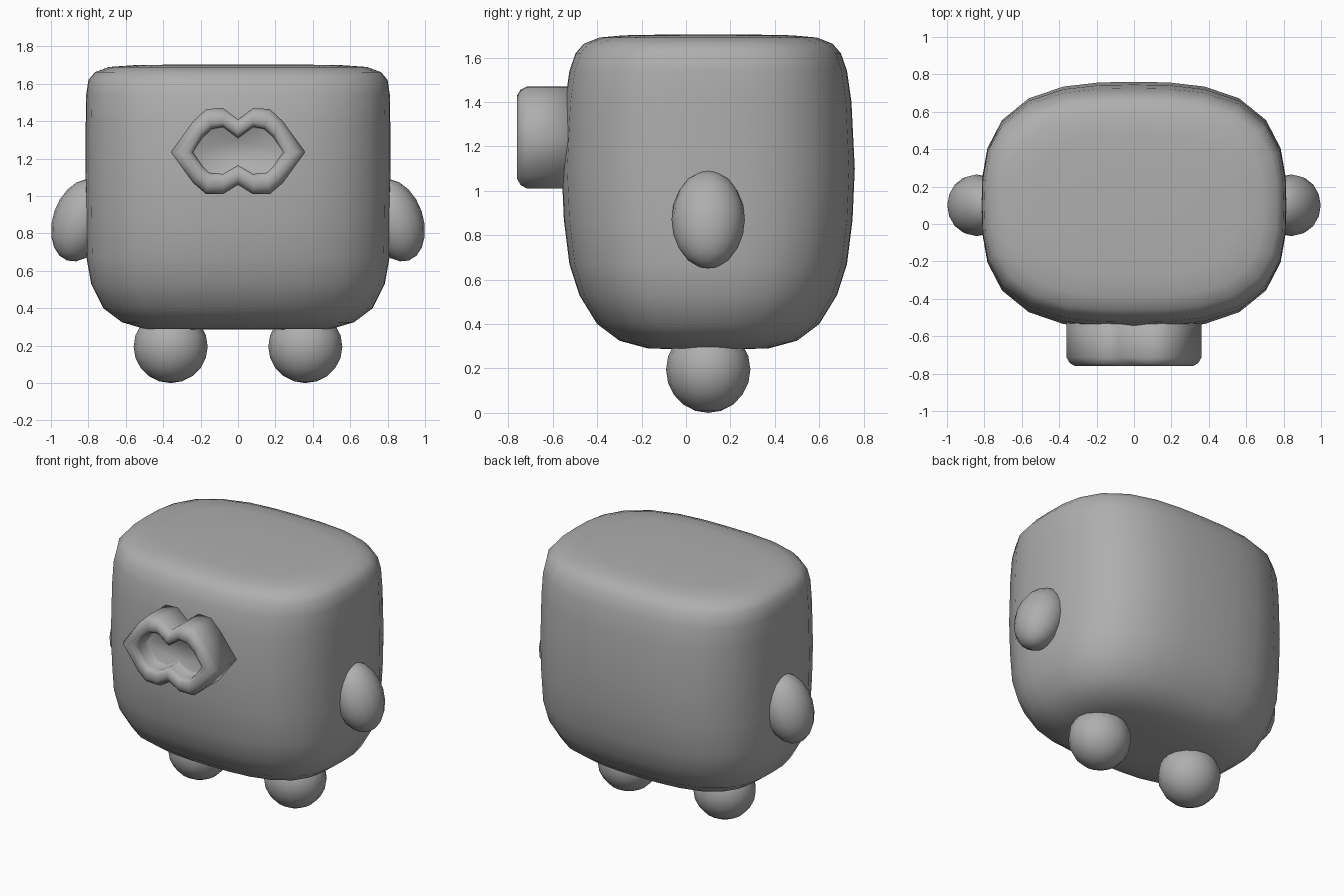
import bpy, bmesh, math

cube = bpy.data.objects.get("Cube")
if cube:
    bpy.data.objects.remove(cube, do_unlink=True)

GREY = (0.425, 0.425, 0.425, 1.0)
CENTRE_Y = 0.1

mat = bpy.data.materials.new("mid_grey")
mat.use_nodes = True
mat.diffuse_color = GREY
bsdf = next(n for n in mat.node_tree.nodes if n.type == 'BSDF_PRINCIPLED')
bsdf.inputs["Base Color"].default_value = GREY


def finish(obj, angle):
    """Apply the colour and the smooth shading."""
    obj.data.materials.clear()
    obj.data.materials.append(mat)
    bpy.ops.object.select_all(action='DESELECT')
    obj.select_set(True)
    bpy.context.view_layer.objects.active = obj
    bpy.ops.object.shade_smooth_by_angle(angle=math.radians(angle))


def loft(name, rings, angle):
    """Bridge closed rings of points and cap both ends."""
    bm = bmesh.new()
    loops = [[bm.verts.new(p) for p in ring] for ring in rings]
    n = len(loops[0])
    for a, b in zip(loops, loops[1:]):
        for i in range(n):
            j = (i + 1) % n
            bm.faces.new((a[i], a[j], b[j], b[i]))
    bm.faces.new(loops[0])
    bm.faces.new(loops[-1])
    bmesh.ops.recalc_face_normals(bm, faces=bm.faces)
    mesh = bpy.data.meshes.new(name)
    bm.to_mesh(mesh)
    bm.free()
    obj = bpy.data.objects.new(name, mesh)
    bpy.context.collection.objects.link(obj)
    finish(obj, angle)


def rounded_ring(a, b, z, n=2.9, count=28):
    """Rounded-rectangle cross-section at height z."""
    ring = []
    for i in range(count):
        t = 2 * math.pi * i / count
        c, s = math.cos(t), math.sin(t)
        r = (abs(c) ** n + abs(s) ** n) ** (-1 / n)
        ring.append((a * r * c, CENTRE_Y + b * r * s, z))
    return ring


# Body: half width, half depth and height, from the underside up
body_profile = [
    (0.25, 0.13, 0.287), (0.50, 0.27, 0.29), (0.62, 0.40, 0.325),
    (0.72, 0.50, 0.40), (0.785, 0.58, 0.53), (0.81, 0.625, 0.67),
    (0.813, 0.65, 0.87), (0.815, 0.66, 1.10), (0.814, 0.645, 1.40),
    (0.812, 0.625, 1.54), (0.80, 0.597, 1.62), (0.765, 0.56, 1.662),
    (0.69, 0.49, 1.69), (0.55, 0.38, 1.70), (0.25, 0.17, 1.704),
]
loft("body", [rounded_ring(*p) for p in body_profile], 60)

# Mouth: right halves of the outlines, from upper cleft to lower cleft
outer = [(0, 1.41), (0.08, 1.47), (0.17, 1.465), (0.24, 1.40), (0.36, 1.235),
         (0.24, 1.07), (0.17, 1.01), (0.08, 1.01), (0, 1.06)]
inner = [(0, 1.31), (0.08, 1.37), (0.14, 1.36), (0.19, 1.315), (0.242, 1.235),
         (0.19, 1.16), (0.155, 1.125), (0.08, 1.118), (0, 1.165)]


def mouth_ring(t, y):
    half = [(a[0] + (b[0] - a[0]) * t, y, a[1] + (b[1] - a[1]) * t)
            for a, b in zip(outer, inner)]
    return half + [(-x, yy, z) for x, yy, z in reversed(half[1:-1])]


# Outer wall, rounded rim, inner wall and recessed floor
mouth_steps = [(0, -0.50), (0, -0.715), (0.15, -0.745), (0.4, -0.76),
               (0.75, -0.76), (0.95, -0.745), (1, -0.725), (1, -0.645),
               (1.06, -0.64)]
loft("mouth", [mouth_ring(*s) for s in mouth_steps], 115)


def ball(name, location, radii, tilt=0.0):
    bpy.ops.mesh.primitive_uv_sphere_add(segments=16, ring_count=10, radius=1,
                                         location=location, rotation=(0, tilt, 0))
    obj = bpy.context.object
    obj.name = name
    obj.scale = radii
    finish(obj, 60)


# Arms lean inward at the top; feet are round
for side, label in ((1, "left"), (-1, "right")):
    ball(label + "_arm", (side * 0.84, CENTRE_Y, 0.87), (0.15, 0.165, 0.227),
         -side * math.radians(19))
    ball(label + "_foot", (side * 0.36, CENTRE_Y, 0.195), (0.198, 0.19, 0.195))
